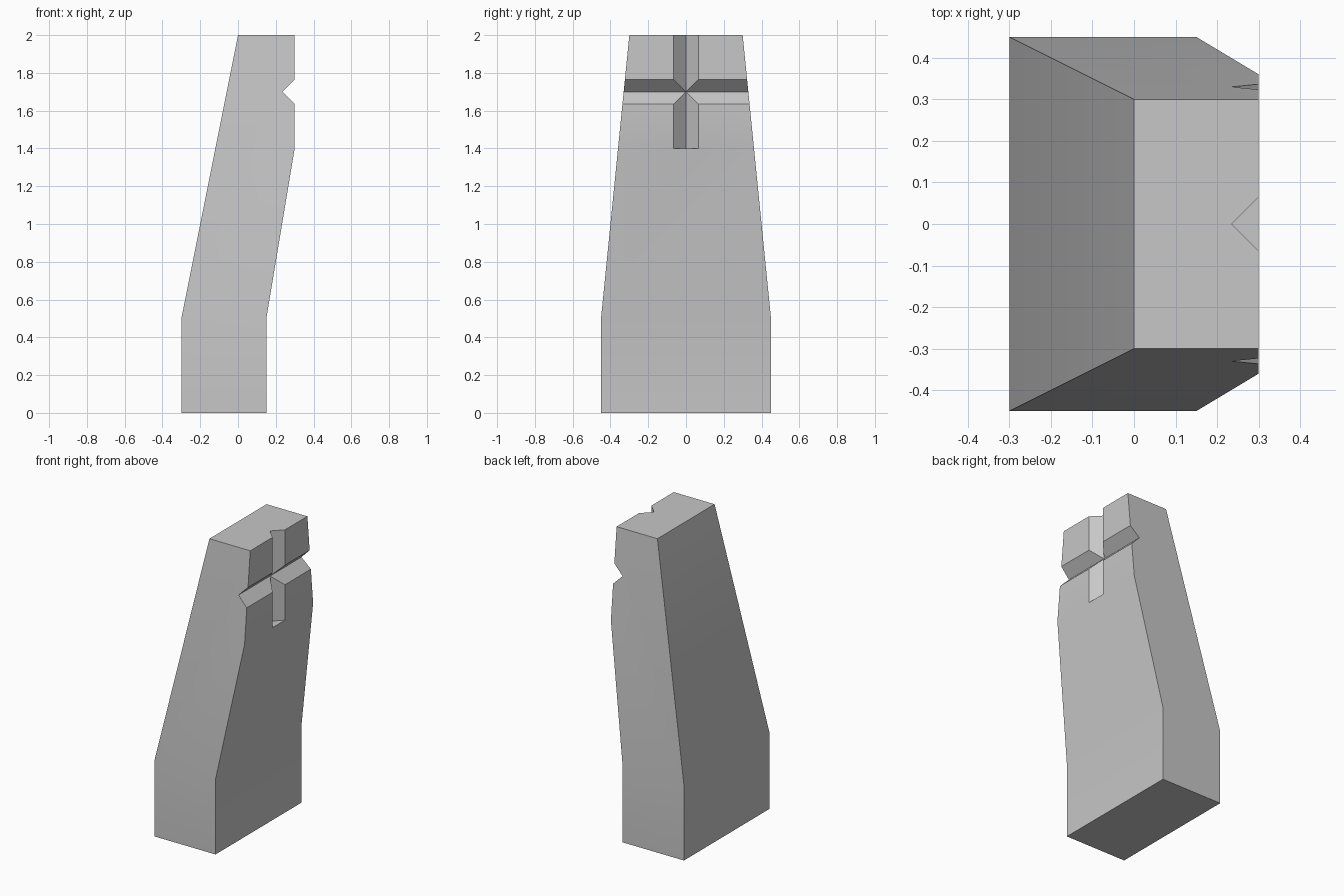
import bpy, bmesh, math

cube = bpy.data.objects.get("Cube")
if cube:
    bpy.data.objects.remove(cube, do_unlink=True)

BEND, TOP = 0.5, 2.0
FOOT_HALF, TOP_HALF = 0.45, 0.30
FACE_X, GROOVE_X = 0.30, 0.235
depth = FACE_X - GROOVE_X

stone = bpy.data.materials.new("stone grey")
stone.use_nodes = True
grey = (0.57, 0.57, 0.57, 1)
stone.diffuse_color = grey
shader = next(n for n in stone.node_tree.nodes if n.type == 'BSDF_PRINCIPLED')
shader.inputs["Base Color"].default_value = grey


def prism(points, offset):
    """Extrude a closed outline along an offset."""
    bm = bmesh.new()
    face = bm.faces.new([bm.verts.new(p) for p in points])
    ext = bmesh.ops.extrude_face_region(bm, geom=[face])
    moved = [g for g in ext["geom"] if isinstance(g, bmesh.types.BMVert)]
    bmesh.ops.translate(bm, verts=moved, vec=offset)
    bmesh.ops.recalc_face_normals(bm, faces=bm.faces)
    return bm


def make_object(name, bm):
    mesh = bpy.data.meshes.new(name)
    bm.to_mesh(mesh)
    bm.free()
    mesh.materials.append(stone)
    ob = bpy.data.objects.new(name, mesh)
    bpy.context.collection.objects.link(ob)
    return ob


# Leaning post: side outline with the cross groove, tapered above the foot
outline = [(-0.3, 0), (0.15, 0), (0.15, BEND), (FACE_X, 1.4),
           (FACE_X, 1.7 - depth), (GROOVE_X, 1.7), (FACE_X, 1.7 + depth),
           (FACE_X, TOP), (0, TOP), (-0.3, BEND)]
bm = prism([(x, -1, z) for x, z in outline], (0, 2, 0))
bmesh.ops.bisect_plane(bm, geom=bm.verts[:] + bm.edges[:] + bm.faces[:],
                       dist=1e-5, plane_co=(0, 0, BEND), plane_no=(0, 0, 1))
for v in bm.verts:
    t = max(0, (v.co.z - BEND) / (TOP - BEND))
    v.co.y *= FOOT_HALF + (TOP_HALF - FOOT_HALF) * t
post = make_object("leaning_post", bm)

# Upright V groove cut into the face
w = depth + 0.05
cutter = make_object("groove_cutter", prism(
    [(GROOVE_X, 0, 1.4), (GROOVE_X + w, -w, 1.4), (GROOVE_X + w, w, 1.4)],
    (0, 0, 0.8)))
cutter.hide_render = True
cut = post.modifiers.new("upright_groove", 'BOOLEAN')
cut.operation = 'DIFFERENCE'
cut.solver = 'EXACT'
cut.object = cutter

bpy.ops.object.select_all(action='DESELECT')
bpy.context.view_layer.objects.active = post
post.select_set(True)
bpy.ops.object.modifier_apply(modifier=cut.name)
bpy.data.objects.remove(cutter, do_unlink=True)
bpy.ops.object.shade_smooth_by_angle(angle=math.radians(30))
